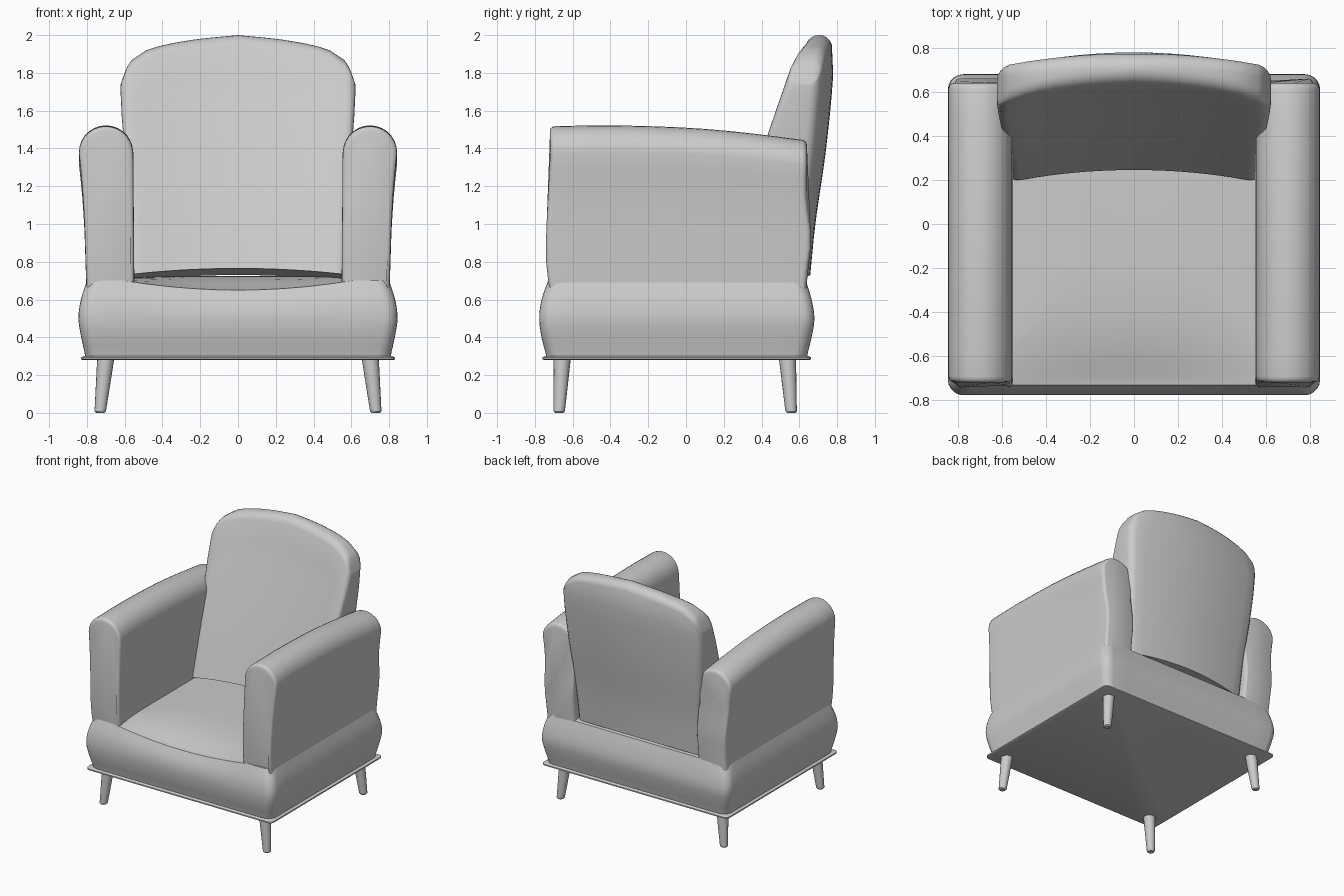
import bpy, bmesh, math
from mathutils import Vector

cube = bpy.data.objects.get("Cube")
if cube:
    bpy.data.objects.remove(cube, do_unlink=True)

grey = bpy.data.materials.new("light grey fabric")
grey.use_nodes = True
COLOUR = (0.6, 0.6, 0.6, 1)
grey.diffuse_color = COLOUR
grey.node_tree.nodes["Principled BSDF"].inputs["Base Color"].default_value = COLOUR


def table(points, t):
    """Smoothly interpolate a short list of (t, value) pairs."""
    if t <= points[0][0]:
        return points[0][1]
    for i in range(len(points) - 1):
        (a, p), (b, q) = points[i], points[i + 1]
        if t <= b:
            before, after = points[max(i - 1, 0)], points[min(i + 2, len(points) - 1)]
            h = b - a
            m0 = (q - before[1]) / (b - before[0])
            m1 = (after[1] - p) / (after[0] - a)
            s = (t - a) / h
            return (p * (2*s**3 - 3*s*s + 1) + m0 * h * (s**3 - 2*s*s + s)
                    + q * (3*s*s - 2*s**3) + m1 * h * (s**3 - s*s))
    return points[-1][1]


def finish(name, bm, angle=40):
    bmesh.ops.recalc_face_normals(bm, faces=bm.faces[:])
    mesh = bpy.data.meshes.new(name)
    bm.to_mesh(mesh)
    bm.free()
    mesh.materials.append(grey)
    obj = bpy.data.objects.new(name, mesh)
    bpy.context.collection.objects.link(obj)
    bpy.ops.object.select_all(action='DESELECT')
    obj.select_set(True)
    bpy.context.view_layer.objects.active = obj
    bpy.ops.object.shade_smooth_by_angle(angle=math.radians(angle))
    return obj


def loft(rings):
    """Skin closed rings of equal length and cap both ends."""
    bm = bmesh.new()
    rows = [[bm.verts.new(p) for p in ring] for ring in rings]
    n = len(rows[0])
    for a, b in zip(rows, rows[1:]):
        for i in range(n):
            j = (i + 1) % n
            bm.faces.new((a[i], a[j], b[j], b[i]))
    bm.faces.new(rows[0])
    bm.faces.new(rows[-1])
    return bm


def rounded_rect(hx, y0, y1, r, side=12, arc=5):
    """Plan outline with evenly divided sides."""
    corners = [(hx - r, y1 - r), (-hx + r, y1 - r), (-hx + r, y0 + r), (hx - r, y0 + r)]
    out = []
    for k, (cx, cy) in enumerate(corners):
        pts = []
        for i in range(arc + 1):
            a = math.pi / 2 * (k + i / arc)
            pts.append(Vector((cx + r * math.cos(a), cy + r * math.sin(a))))
        out += pts
        nx, ny = corners[(k + 1) % 4]
        a = math.pi / 2 * (k + 1)
        end = Vector((nx + r * math.cos(a), ny + r * math.sin(a)))
        out += [pts[-1].lerp(end, i / side) for i in range(1, side)]
    return out


# Bulging seat base, closed by a slightly domed seat that dips at the front
def seat_drop(p):
    front = max(0, min(1, (-0.3 - p.y) / 0.4))
    return 0.05 * front * front * max(0, 1 - (p.x / 0.6) ** 2)


base_x = [(0.30, 0.808), (0.40, 0.83), (0.5, 0.845), (0.6, 0.832), (0.7, 0.8)]
base_front = [(0.30, 0.738), (0.40, 0.765), (0.5, 0.777), (0.6, 0.765), (0.7, 0.73)]
base_back = [(0.30, 0.64), (0.40, 0.665), (0.5, 0.68), (0.6, 0.665), (0.7, 0.635)]
rings = []
for i in range(13):
    z = 0.29 + 0.41 * i / 12
    plan = rounded_rect(table(base_x, z), -table(base_front, z), table(base_back, z), 0.07)
    lift = max(0, (z - 0.5) / 0.2)
    rings.append([(p.x, p.y, z - lift * seat_drop(p)) for p in plan])
for s in (0.98, 0.94, 0.85, 0.7, 0.5, 0.25, 0.02):
    ring = []
    for p in plan:
        q = Vector((p.x * s, (p.y + 0.05) * s - 0.05))
        ring.append((q.x, q.y, 0.7 + 0.025 * (1 - s ** 4) - seat_drop(q)))
    rings.append(ring)
finish("seat_base", loft(rings))

# Thin welt around the bottom edge
rings = []
for z, grow in ((0.28, -0.008), (0.284, 0), (0.294, 0), (0.302, -0.015)):
    rings.append([(p.x, p.y, z) for p in rounded_rect(0.83 + grow, -0.76 - grow, 0.662 + grow, 0.035)])
finish("bottom_welt", loft(rings))

# Arms: a tall rounded profile swept front to back, falling toward the rear
arm_top = [(-0.74, 1.517), (-0.4, 1.522), (0, 1.51), (0.3, 1.485), (0.66, 1.44)]
arm_outer = [(0.6, 0.8), (0.8, 0.807), (1.0, 0.813), (1.2, 0.825), (1.38, 0.842)]
arm_front = [(0.6, -0.71), (0.7, -0.73), (0.85, -0.742), (1.1, -0.733), (1.38, -0.718), (1.5, -0.72)]
arm_back = [(0.6, 0.63), (0.75, 0.64), (0.95, 0.662), (1.2, 0.637), (1.4, 0.64), (1.5, 0.64)]
LEVELS = [0.6, 0.7, 0.8, 0.9, 1.0, 1.1, 1.2, 1.3, 1.38]


def arm_ring(t, inset):
    """One section at t (0 front, 1 back) shrunk by inset."""
    pts = [(0.548 + 0.008 * (z - 0.6), z) for z in LEVELS]
    for i in range(1, 14):
        a = math.pi * (1 - i / 14)
        pts.append((0.699 + 0.143 * math.cos(a), 1.38 + 0.142 * math.sin(a)))
    pts += [(table(arm_outer, z), z) for z in reversed(LEVELS)]
    ring = []
    for x, z in pts:
        y = table(arm_front, z) * (1 - t) + table(arm_back, z) * t
        k = 1 - inset / 0.14
        fall = (table(arm_top, y) - 1.522) * max(0, (z - 0.6) / 0.92)
        zz = z - inset * max(0, (z - 1.2) / 0.32)
        ring.append((0.69 + (x - 0.69) * k, y, zz + fall))
    return ring


for name, side in (("left_arm", 1), ("right_arm", -1)):
    steps = [(0, 0.022), (0.003, 0.01), (0.01, 0.002), (0.02, 0)]
    steps = steps + [(i / 10, 0) for i in range(1, 10)] + [(1 - t, s) for t, s in reversed(steps)]
    rings = [[(x * side, y, z) for x, y, z in arm_ring(t, s)] for t, s in steps]
    finish(name, loft(rings))

# Back cushion: curved front and rear sheets meeting in a rounded rim
crown = [(0, 2.0), (0.4, 1.975), (0.73, 1.935), (0.87, 1.895), (0.95, 1.84), (1, 1.74)]
half_width = [(0.7, 0.55), (1.1, 0.575), (1.4, 0.602), (1.7, 0.622), (1.85, 0.613), (2.0, 0.6)]
front_y = [(0.7, 0.225), (1.1, 0.35), (1.45, 0.468), (1.8, 0.59), (1.92, 0.625), (2.0, 0.65)]
rear_y = [(0.7, 0.655), (1.0, 0.685), (1.4, 0.742), (1.8, 0.78), (1.93, 0.775), (2.0, 0.76)]
rim = [0, 0.005, 0.02, 0.045, 0.08]
us = [-1 + d for d in rim] + [-0.8 + 0.1 * i for i in range(17)] + [1 - d for d in reversed(rim)]
vs = [i / 12 for i in range(11)] + [1 - d / 2 for d in reversed(rim)]
RIM = 0.05


def cushion_point(u, v, rear):
    z0 = (0.7 if rear else 0.735) + 0.03 * (1 - u * u)
    z = z0 + v * (table(crown, abs(u)) - z0)
    x = u * table(half_width, z)
    d = min((1 - abs(u)) * 0.6, (1 - v) * 1.25, RIM)
    turn = RIM * (1 - math.sqrt(max(0, 1 - (1 - d / RIM) ** 2)))
    bow = (x / 0.6) ** 2
    if rear:
        return (x, table(rear_y, z) - 0.065 * bow - turn, z)
    return (x, table(front_y, z) - 0.05 * bow + turn * (0.3 + 0.7 * v), z)


bm = bmesh.new()
sheets = [[[bm.verts.new(cushion_point(u, v, rear)) for u in us] for v in vs] for rear in (False, True)]
for g in sheets:
    for a, b in zip(g, g[1:]):
        for i in range(len(us) - 1):
            bm.faces.new((a[i], a[i + 1], b[i + 1], b[i]))
loops = [g[0] + [r[-1] for r in g[1:]] + g[-1][-2::-1] + [r[0] for r in g[-2:0:-1]] for g in sheets]
for i in range(len(loops[0])):
    j = (i + 1) % len(loops[0])
    bm.faces.new((loops[0][i], loops[0][j], loops[1][j], loops[1][i]))
finish("back_cushion", bm, 50)

# Four tapered, splayed legs
for side_name, side in (("left", 1), ("right", -1)):
    for end, y_top, y_foot in (("front", -0.655, -0.672), ("back", 0.537, 0.557)):
        rings = []
        for z, r in ((0, 0.022), (0.008, 0.03), (0.02, 0.031), (0.3, 0.046)):
            k = z / 0.29
            cx, cy = side * (0.73 - 0.03 * k), y_foot + (y_top - y_foot) * k
            rings.append([(cx + r * math.cos(a * math.pi / 8), cy + r * math.sin(a * math.pi / 8), z)
                          for a in range(16)])
        finish(f"{end}_{side_name}_leg", loft(rings))
